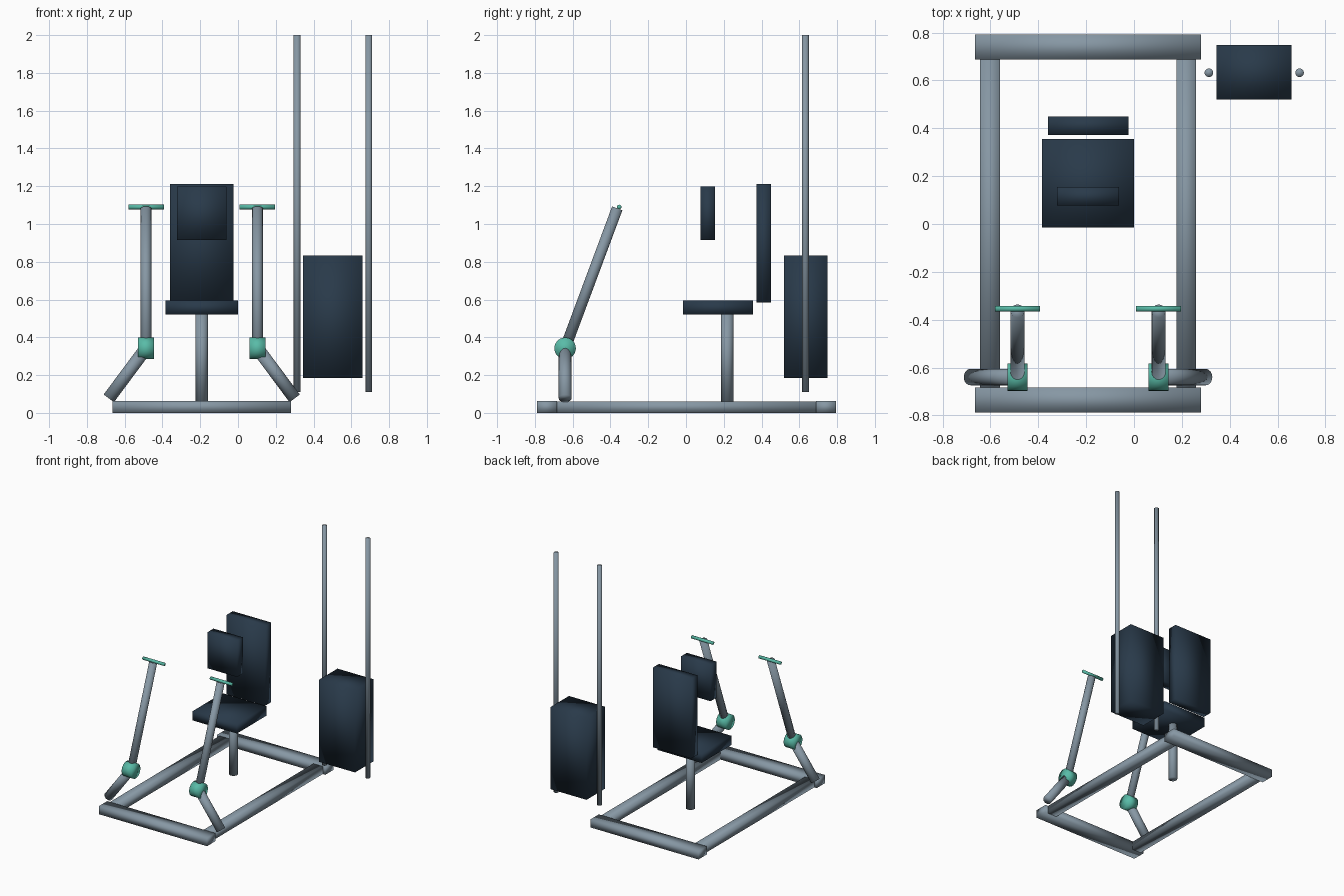
import bpy
from mathutils import Vector

if "Cube" in bpy.data.objects:
    bpy.data.objects.remove(bpy.data.objects["Cube"])


def material(name, color):
    m = bpy.data.materials.new(name)
    m.diffuse_color = (*color, 1)
    m.use_nodes = True
    m.node_tree.nodes["Principled BSDF"].inputs["Base Color"].default_value = m.diffuse_color
    return m


STEEL = material("grey steel", (0.24, 0.31, 0.37))
PAD = material("dark navy", (0.022, 0.042, 0.068))
TEAL = material("teal", (0.10, 0.50, 0.39))
CX = -0.192  # centre line of the seat and frame


def finish(name, mat):
    ob = bpy.context.object
    ob.name = name
    ob.data.materials.append(mat)
    bpy.ops.object.shade_smooth()
    return ob


def block(name, lo, hi, mat):
    """Box between two opposite corners."""
    lo, hi = Vector(lo), Vector(hi)
    bpy.ops.mesh.primitive_cube_add(size=1, location=(lo + hi) / 2)
    ob = finish(name, mat)
    ob.scale = hi - lo
    bpy.ops.object.transform_apply(location=False, rotation=False, scale=True)
    return ob


def tube(name, a, b, r, mat):
    """Round bar from point a to point b."""
    a, b = Vector(a), Vector(b)
    d = b - a
    bpy.ops.mesh.primitive_cylinder_add(
        vertices=24, radius=r, depth=d.length, location=(a + b) / 2,
        rotation=d.to_track_quat('Z', 'Y').to_euler())
    return finish(name, mat)


# Floor frame
block("front_crossbar", (CX - 0.473, -0.788, 0), (CX + 0.473, -0.683, 0.063), STEEL)
block("rear_crossbar", (CX - 0.473, 0.688, 0), (CX + 0.473, 0.793, 0.063), STEEL)
for side, s in (("left", -1), ("right", 1)):
    x = CX + s * 0.41
    block(side + "_rail", (x - 0.041, -0.69, 0), (x + 0.041, 0.695, 0.061), STEEL)

# Seat, backrest and chest pad
tube("seat_post", (CX, 0.218, 0.06), (CX, 0.218, 0.53), 0.033, STEEL)
block("seat", (CX - 0.193, -0.015, 0.52), (CX + 0.193, 0.355, 0.594), PAD)
block("backrest", (CX - 0.168, 0.373, 0.584), (CX + 0.168, 0.449, 1.213), PAD)
block("chest_pad", (CX - 0.13, 0.078, 0.914), (CX + 0.13, 0.154, 1.198), PAD)

# Lever arms with pivots and handles
for side, s in (("left", -1), ("right", 1)):
    x = CX + s * 0.295
    pivot = (x, -0.64, 0.342)
    tube(side + "_lower_arm", (CX + s * 0.492, -0.64, 0.077), pivot, 0.034, STEEL)
    tube(side + "_upper_arm", pivot, (x, -0.364, 1.083), 0.029, STEEL)
    tube(side + "_pivot", (x - 0.042, -0.64, 0.342), (x + 0.042, -0.64, 0.342), 0.057, TEAL)
    tube(side + "_handle", (x - 0.094, -0.354, 1.09), (x + 0.094, -0.354, 1.09), 0.012, TEAL)

# Weight stack between two guide rods
block("weight_stack", (0.345, 0.52, 0.184), (0.659, 0.749, 0.833), PAD)
for side, x in (("left", 0.313), ("right", 0.692)):
    tube(side + "_guide_rod", (x, 0.632, 0.11), (x, 0.632, 2.0), 0.018, STEEL)
